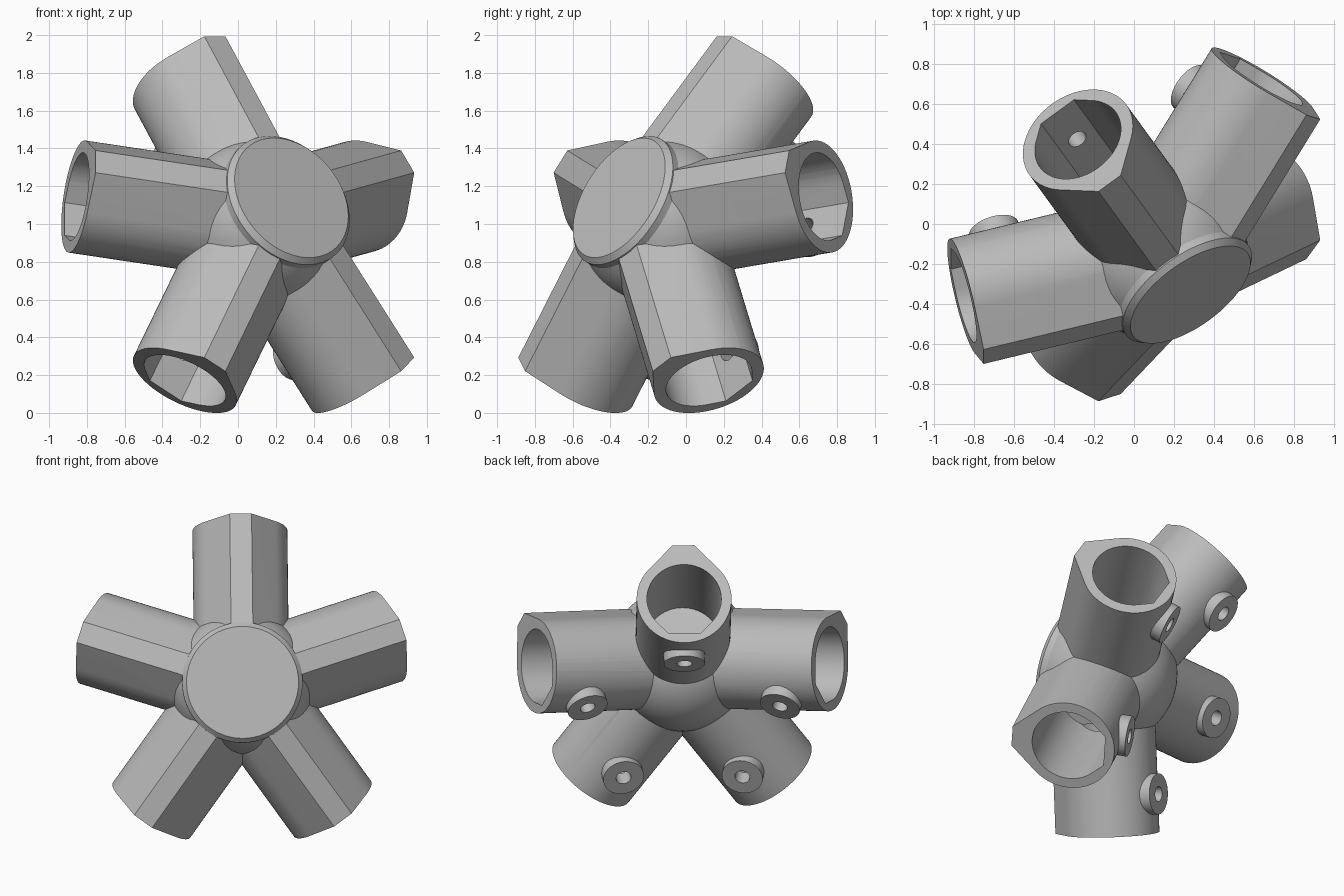
import bpy, bmesh, math
from mathutils import Vector, Matrix

old = bpy.data.objects.get("Cube")
if old:
    bpy.data.objects.remove(old, do_unlink=True)

# One plain grey material
grey = bpy.data.materials.new("plain grey")
grey.use_nodes = True
colour = (0.5, 0.5, 0.5, 1)
grey.diffuse_color = colour
grey.node_tree.nodes["Principled BSDF"].inputs["Base Color"].default_value = colour

# Hub frame: axis points out of the round cap
CENTRE = Vector((0.12, -0.13, 1.0))
ELEV = math.atan(0.5)
AZ = math.radians(-54)
AXIS = Vector((math.cos(ELEV) * math.cos(AZ), math.cos(ELEV) * math.sin(AZ), math.sin(ELEV)))
SIDE = Vector((-math.sin(AZ), math.cos(AZ), 0))
RISE = AXIS.cross(SIDE)
TILT = math.radians(15.86)

ARM_R, ARM_LEN, ARM_APEX = 0.30, 1.012, 0.366
SOCKET_R, SOCKET_FLOOR = 0.235, 0.30
BOSS_AT, BOSS_R, BOSS_TOP, SCREW_R = 0.76, 0.13, 0.34, 0.048
FLANK = math.radians(47)


def frame(up, forward, origin=CENTRE):
    """Matrix whose y is up and whose z is forward."""
    side = up.cross(forward)
    m = Matrix((side, up, forward)).transposed().to_4x4()
    m.translation = origin
    return m


def finish(bm, name, matrix):
    bmesh.ops.recalc_face_normals(bm, faces=bm.faces)
    bm.transform(matrix)
    mesh = bpy.data.meshes.new(name)
    bm.to_mesh(mesh)
    bm.free()
    mesh.materials.append(grey)
    ob = bpy.data.objects.new(name, mesh)
    bpy.context.collection.objects.link(ob)
    return ob


def prism(name, outline, low, high, matrix):
    bm = bmesh.new()
    face = bm.faces.new([bm.verts.new((x, y, low)) for x, y in outline])
    moved = bmesh.ops.extrude_face_region(bm, geom=[face])["geom"]
    verts = [g for g in moved if isinstance(g, bmesh.types.BMVert)]
    bmesh.ops.translate(bm, verts=verts, vec=(0, 0, high - low))
    return finish(bm, name, matrix)


def circle(r, n=48):
    return [(r * math.cos(i * math.tau / n), r * math.sin(i * math.tau / n)) for i in range(n)]


def teardrop(r, apex, sign, n=56):
    """Circle with two tangent flanks meeting a flat at height apex."""
    pts = []
    for i in range(n + 1):
        a = FLANK + (math.tau - 2 * FLANK) * i / n
        pts.append((r * math.sin(a), sign * r * math.cos(a)))
    w = (r - apex * math.cos(FLANK)) / math.sin(FLANK)
    return pts + [(-w, sign * apex), (w, sign * apex)]


def combine(target, tool, operation):
    mod = target.modifiers.new("join", 'BOOLEAN')
    mod.operation, mod.solver, mod.object = operation, 'EXACT', tool
    bpy.context.view_layer.objects.active = target
    bpy.ops.object.modifier_apply(modifier=mod.name)
    bpy.data.objects.remove(tool, do_unlink=True)


# Ball core with a flat chamfered cap, turned round the axis
profile = [(0, 0.31), (0.354, 0.31), (0.381, 0.28)]
BALL = 0.45
start = math.acos(0.381 / BALL)
for i in range(25):
    a = start - (start + math.pi / 2) * i / 24
    profile.append((BALL * math.cos(a), BALL * math.sin(a)))
bm = bmesh.new()
ring = [bm.verts.new((r, 0, z)) for r, z in profile]
edges = [bm.edges.new(pair) for pair in zip(ring, ring[1:])]
bmesh.ops.spin(bm, geom=ring + edges, cent=(0, 0, 0), axis=(0, 0, 1),
               angle=math.tau, steps=64, use_duplicate=False)
bmesh.ops.remove_doubles(bm, verts=bm.verts, dist=0.0005)
hub = finish(bm, "hub_connector", frame(RISE, AXIS))

# Five tilted arms: tubes and bosses are added first, then sockets are cut
tubes, bosses, cutters = [], [], []
for k in range(5):
    a = k * math.tau / 5
    radial = RISE * math.cos(a) + SIDE * math.sin(a)
    along = radial * math.cos(TILT) - AXIS * math.sin(TILT)
    up = AXIS * math.cos(TILT) + radial * math.sin(TILT)
    arm = frame(up, along)
    boss = frame(along, -up, CENTRE + along * BOSS_AT)
    tubes.append(prism("arm", teardrop(ARM_R, ARM_APEX, 1), 0.2, ARM_LEN, arm))
    bosses.append(prism("boss", circle(BOSS_R), 0.25, BOSS_TOP, boss))
    cutters.append(prism("socket", teardrop(SOCKET_R, SOCKET_R, -1),
                         SOCKET_FLOOR, ARM_LEN + 0.1, arm))
    cutters.append(prism("screw_hole", circle(SCREW_R, 32), 0.1, 0.5, boss))

for part in tubes + bosses:
    combine(hub, part, 'UNION')
for cutter in cutters:
    combine(hub, cutter, 'DIFFERENCE')

# Smooth round walls, crisp flats
bpy.ops.object.select_all(action='DESELECT')
hub.select_set(True)
bpy.context.view_layer.objects.active = hub
bpy.ops.object.shade_smooth_by_angle(angle=math.radians(25))
